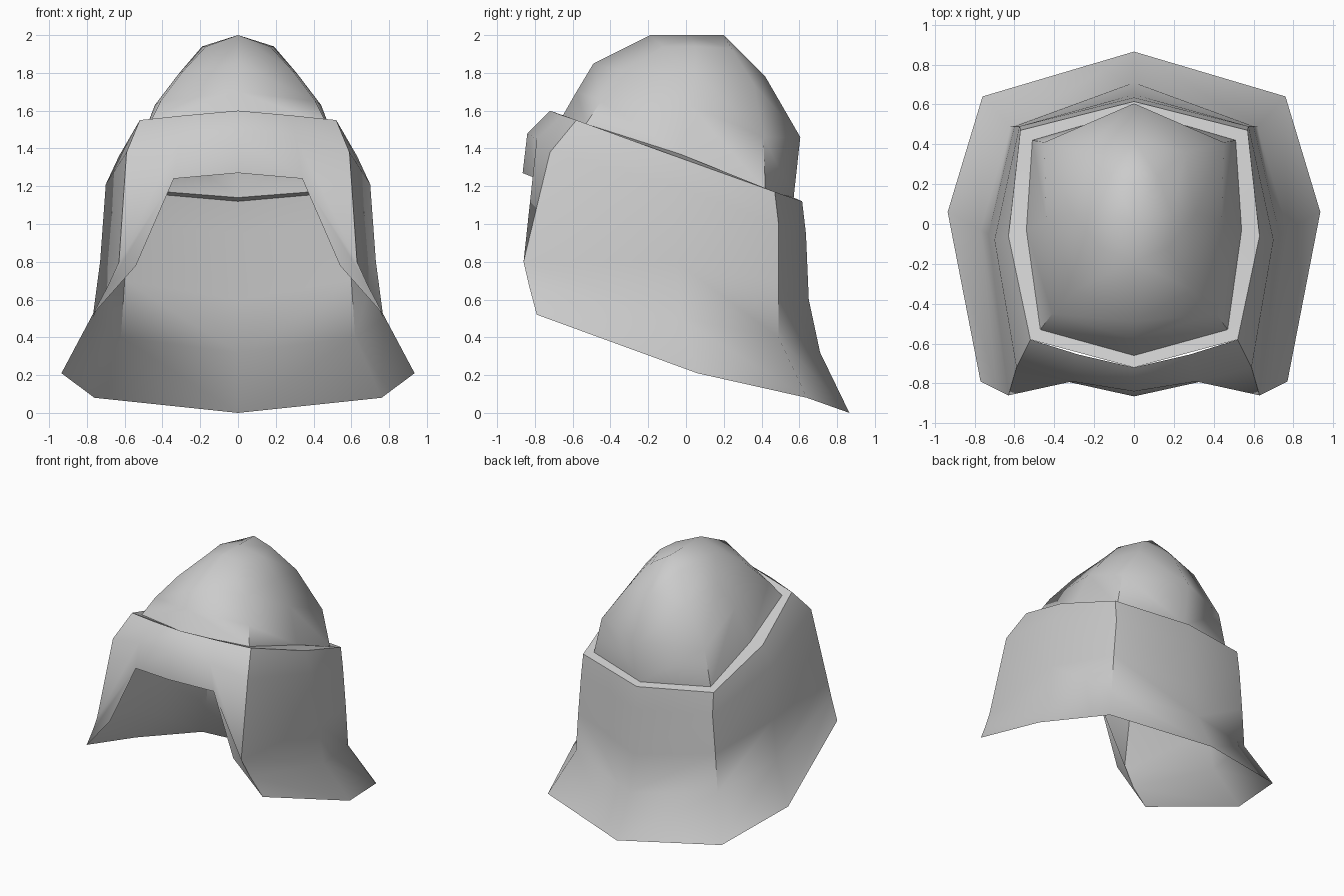
import bpy, bmesh, math

if "Cube" in bpy.data.objects:
    bpy.data.objects.remove(bpy.data.objects["Cube"])


def mirrored_part(name, strips, cap=None):
    """Skin neighbouring columns of points (given for +x) and mirror across x."""
    bm = bmesh.new()
    for columns in strips:
        grid = [[bm.verts.new(p) for p in col] for col in columns]
        for a, b in zip(grid, grid[1:]):
            for i in range(min(len(a), len(b)) - 1):
                bm.faces.new((a[i], a[i + 1], b[i + 1], b[i]))
            if cap:
                bm.faces.new((a[0], b[0], bm.verts.new(cap)))
    bmesh.ops.remove_doubles(bm, verts=bm.verts, dist=0.001)
    bmesh.ops.recalc_face_normals(bm, faces=bm.faces)
    # outward normals: the side of the part must face +x
    if sum(f.normal.x * f.calc_area() for f in bm.faces) < 0:
        bmesh.ops.reverse_faces(bm, faces=bm.faces)
    mesh = bpy.data.meshes.new(name)
    bm.to_mesh(mesh)
    bm.free()
    obj = bpy.data.objects.new(name, mesh)
    bpy.context.collection.objects.link(obj)
    bpy.ops.object.select_all(action='DESELECT')
    obj.select_set(True)
    bpy.context.view_layer.objects.active = obj
    mod = obj.modifiers.new("mirror", 'MIRROR')
    mod.use_clip = True
    bpy.ops.object.modifier_apply(modifier=mod.name)
    bpy.ops.object.shade_smooth_by_angle(angle=math.radians(50))
    return obj


# Outer guard: columns running from the slanted top rim down to the flared hem
brow_mid = [(0, -.72, 1.60), (0, -.84, 1.48), (0, -.865, 1.27)]
brow_side = [(.28, -.655, 1.575), (.31, -.79, 1.45), (.34, -.79, 1.24),
             (.54, -.83, .78), (.77, -.79, .52)]
cheek = [(.52, -.58, 1.55), (.59, -.72, 1.38), (.63, -.86, .80),
         (.69, -.83, .67), (.77, -.79, .52)]
side = [(.63, -.06, 1.36), (.70, -.08, 1.21), (.73, -.05, .80),
        (.77, -.03, .50), (.935, .06, .21)]
back_corner = [(.57, .47, 1.17), (.575, .49, 1.0), (.60, .49, .70),
               (.62, .49, .40), (.76, .64, .08)]
back_mid = [(0, .615, 1.12), (0, .635, .95), (0, .65, .60),
            (0, .71, .32), (0, .865, 0)]

# cheek edge narrows to a triangle at the hem
for_cheek = [brow_side, cheek]
mirrored_part("neck_and_cheek_guard",
              [[brow_mid, brow_side[:3]], for_cheek[:1] + [cheek, side, back_corner, back_mid]])

# Cap dome: columns from crown down, each ending on the guard's rim
dome = [
    [(0, -.19, 2.0), (0, -.49, 1.85), (0, -.58, 1.70), (0, -.66, 1.56), brow_mid[0]],
    [(.17, -.12, 1.94), (.29, -.33, 1.81), (.41, -.45, 1.65), (.47, -.53, 1.53), cheek[0]],
    [(.19, .05, 1.94), (.31, .05, 1.80), (.44, .02, 1.63), (.54, -.03, 1.37), side[0]],
    [(.12, .24, 1.93), (.26, .36, 1.74), (.45, .41, 1.46), (.51, .42, 1.18), back_corner[0]],
    [(0, .20, 2.0), (0, .42, 1.78), (0, .605, 1.46), (0, .57, 1.14), back_mid[0]],
]
mirrored_part("cap_dome", [dome], cap=(0, .02, 2.0))
